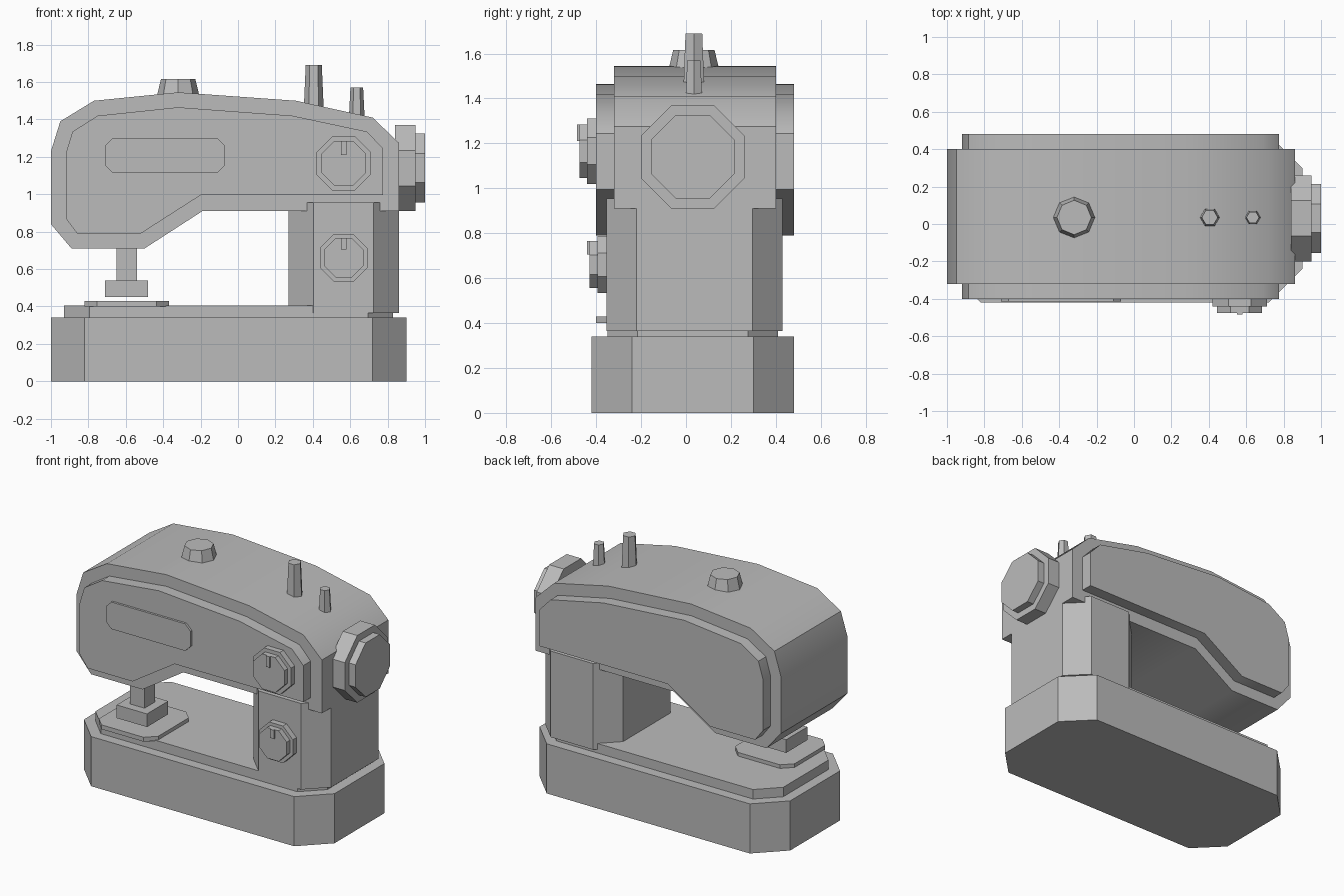
import bpy, bmesh, math
from mathutils import Vector

if "Cube" in bpy.data.objects:
    bpy.data.objects.remove(bpy.data.objects["Cube"])

grey = bpy.data.materials.new("machine_grey")
grey.diffuse_color = (0.5, 0.5, 0.5, 1)
grey.use_nodes = True
grey.node_tree.nodes["Principled BSDF"].inputs["Base Color"].default_value = grey.diffuse_color
MID_Y = 0.03


def prism(name, loop_a, loop_b, smooth=False):
    """Closed solid between two matching 3D loops."""
    bm = bmesh.new()
    a = [bm.verts.new(p) for p in loop_a]
    b = [bm.verts.new(p) for p in loop_b]
    n = len(a)
    bm.faces.new(a)
    bm.faces.new(b)
    for i in range(n):
        bm.faces.new((a[i], a[(i + 1) % n], b[(i + 1) % n], b[i]))
    bmesh.ops.recalc_face_normals(bm, faces=bm.faces)
    me = bpy.data.meshes.new(name)
    bm.to_mesh(me)
    bm.free()
    me.materials.append(grey)
    ob = bpy.data.objects.new(name, me)
    bpy.context.collection.objects.link(ob)
    if smooth:
        bpy.ops.object.select_all(action='DESELECT')
        ob.select_set(True)
        bpy.context.view_layer.objects.active = ob
        bpy.ops.object.shade_smooth_by_angle(angle=math.radians(35))
    return ob


def cut_rect(u0, u1, v0, v1, c):
    """Rectangle with cut corners."""
    if c == 0:
        return [(u0, v0), (u1, v0), (u1, v1), (u0, v1)]
    return [(u0 + c, v0), (u1 - c, v0), (u1, v0 + c), (u1, v1 - c),
            (u1 - c, v1), (u0 + c, v1), (u0, v1 - c), (u0, v0 + c)]


def ring(u, v, r, n, turn=0.0):
    return [(u + r * math.cos(turn + 2 * math.pi * i / n),
             v + r * math.sin(turn + 2 * math.pi * i / n)) for i in range(n)]


def flat_octagon(u, v, apothem):
    return ring(u, v, apothem / math.cos(math.pi / 8), 8, math.pi / 8)


def along_z(name, pts, z0, z1, top=None):
    return prism(name, [(x, y, z0) for x, y in pts], [(x, y, z1) for x, y in top or pts])


def along_y(name, pts, y0, y1, smooth=False):
    return prism(name, [(x, y0, z) for x, z in pts], [(x, y1, z) for x, z in pts], smooth)


def along_x(name, pts, x0, x1):
    return prism(name, [(x0, y, z) for y, z in pts], [(x1, y, z) for y, z in pts])


# Base, deck and column
along_z("base", cut_rect(-1.0, 0.90, -0.42, 0.48, 0.18), 0.0, 0.34)
along_z("deck", cut_rect(-0.93, 0.83, -0.35, 0.41, 0.135), 0.335, 0.405)
along_z("column", cut_rect(0.27, 0.86, -0.355, 0.43, 0.135), 0.365, 0.955)

# Needle plate, foot and shank
along_z("needle_plate", cut_rect(-0.82, -0.37, -0.40, 0.06, 0.065), 0.40, 0.43)
along_z("presser_foot", cut_rect(-0.71, -0.48, -0.30, -0.07, 0), 0.45, 0.54)
along_z("needle_shank", cut_rect(-0.65, -0.54, -0.24, -0.13, 0), 0.53, 0.75)

# Arm body
arm = [(-1.0, 0.84), (-0.89, 0.71), (-0.50, 0.71), (-0.19, 0.91), (0.86, 0.91),
       (0.86, 1.275), (0.72, 1.41), (0.31, 1.50), (-0.32, 1.545), (-0.77, 1.50),
       (-0.95, 1.39), (-1.0, 1.23)]
along_y("arm", arm, -0.32, 0.40, smooth=True)

# Raised panels on both sides of the arm
panel = [(-0.92, 0.87), (-0.86, 0.79), (-0.52, 0.79), (-0.20, 0.995), (0.775, 0.995),
         (0.775, 1.245), (0.69, 1.335), (0.29, 1.42), (-0.32, 1.465), (-0.75, 1.42),
         (-0.885, 1.335), (-0.92, 1.22)]
along_y("front_panel", panel, -0.40, -0.31, smooth=True)
along_y("back_panel", panel, 0.39, 0.48, smooth=True)
along_y("name_plate", cut_rect(-0.71, -0.07, 1.115, 1.30, 0.04), -0.415, -0.395)

# Dials with pointers
for name, z, y, r_out, r_in, step in (("stitch_dial", 1.165, -0.40, 0.145, 0.12, 0.04),
                                      ("length_dial", 0.66, -0.355, 0.127, 0.105, 0.04)):
    along_y(name + "_rim", flat_octagon(0.565, z, r_out), y - step, y + 0.02)
    along_y(name + "_cap", flat_octagon(0.565, z, r_in), y - step - 0.035, y)
    along_y(name + "_pointer", cut_rect(0.55, 0.58, z + 0.045, z + r_in, 0),
            y - step - 0.045, y)

# Hand wheel
along_x("hand_wheel", flat_octagon(MID_Y, 1.14, 0.23), 0.84, 0.95)
along_x("hand_wheel_cap", flat_octagon(MID_Y, 1.14, 0.185), 0.94, 1.0)

# Top knob and spool pins
for name, x, r0, r1, z0, z1, n in (("top_knob", -0.32, 0.115, 0.092, 1.52, 1.615, 8),
                                   ("tall_spool_pin", 0.405, 0.053, 0.043, 1.46, 1.69, 6),
                                   ("short_spool_pin", 0.635, 0.042, 0.034, 1.41, 1.57, 6)):
    along_z(name, ring(x, 0.035, r0, n), z0, z1, ring(x, 0.035, r1, n))
